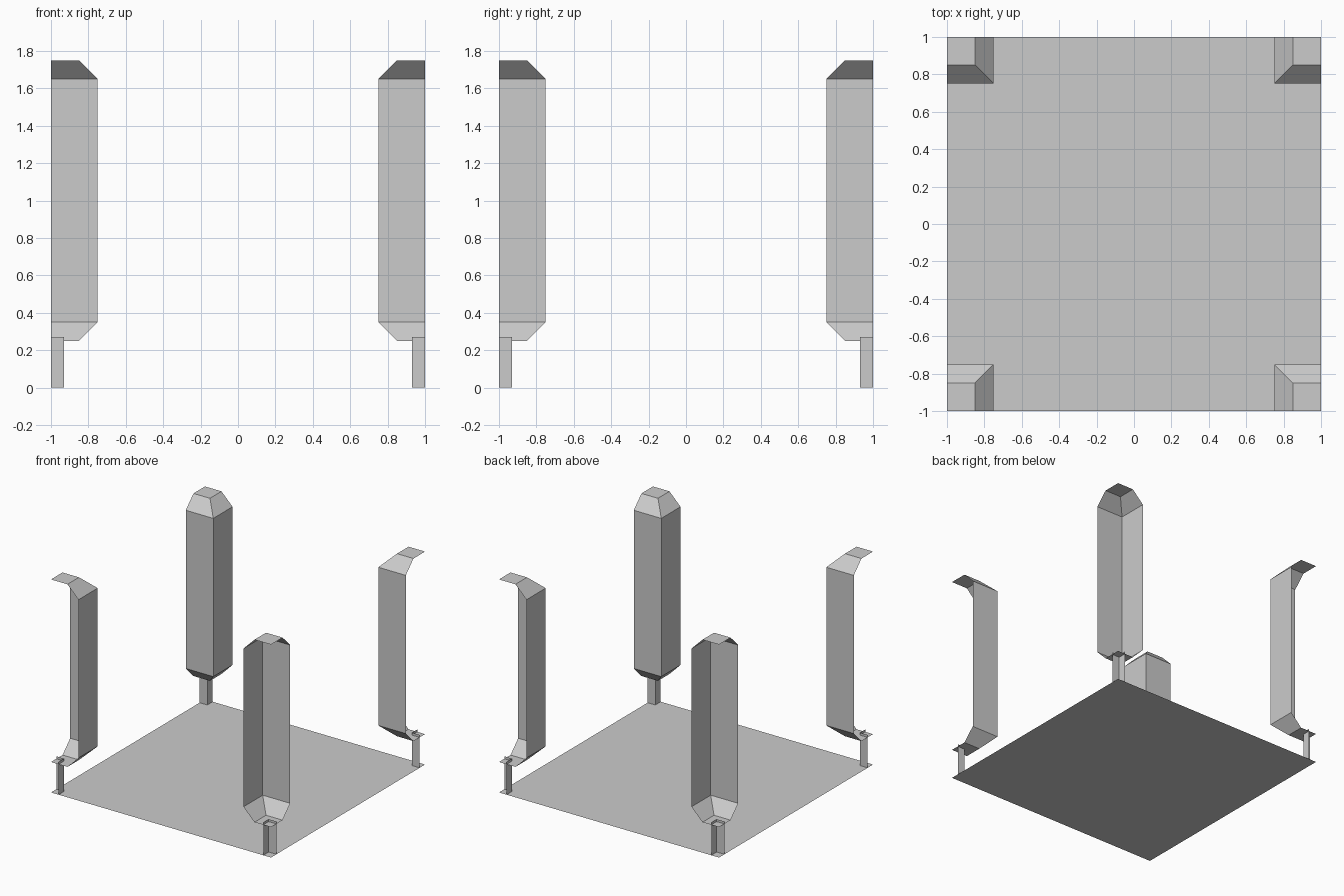
import bpy, bmesh

if "Cube" in bpy.data.objects:
    bpy.data.objects.remove(bpy.data.objects["Cube"])


def corner_shell(name, profile, capped):
    """Loft a quarter of a square column at the (1, 1) corner, then mirror it to all four corners.
    profile holds (half_width, z) pairs; the two sides on the tile edge stay open."""
    bm = bmesh.new()
    rings = []
    for r, z in profile:
        rings.append([bm.verts.new(p) for p in ((1, 1 - r, z), (1 - r, 1 - r, z), (1 - r, 1, z))])
    for low, high in zip(rings, rings[1:]):
        for i in range(2):
            bm.faces.new((low[i + 1], low[i], high[i], high[i + 1]))
    if capped:
        bottom = bm.verts.new((1, 1, profile[0][1]))
        top = bm.verts.new((1, 1, profile[-1][1]))
        bm.faces.new(rings[0] + [bottom])
        bm.faces.new([top] + rings[-1][::-1])
    bm.normal_update()
    # Make walls face the tile centre, caps face up and down
    mid_z = (profile[0][1] + profile[-1][1]) / 2
    for f in bm.faces:
        c = f.calc_center_median()
        c.x, c.y, c.z = c.x - 1, c.y - 1, c.z - mid_z
        if f.normal.dot(c) < 0:
            f.normal_flip()
    mesh = bpy.data.meshes.new(name)
    bm.to_mesh(mesh)
    bm.free()
    obj = bpy.data.objects.new(name, mesh)
    bpy.context.collection.objects.link(obj)
    mirror = obj.modifiers.new("Mirror", 'MIRROR')
    mirror.use_axis = (True, True, False)
    mirror.use_mirror_merge = False
    return obj


# Flat square ground tile
bpy.ops.mesh.primitive_plane_add(size=2)
bpy.context.object.name = "ground_tile"

# Quarter trees, cut off at the tile edges
corner_shell("tree_trunks", [(0.07, 0), (0.07, 0.27)], capped=False)
corner_shell("tree_foliage", [(0.15, 0.25), (0.25, 0.35), (0.25, 1.65), (0.15, 1.75)], capped=True)
